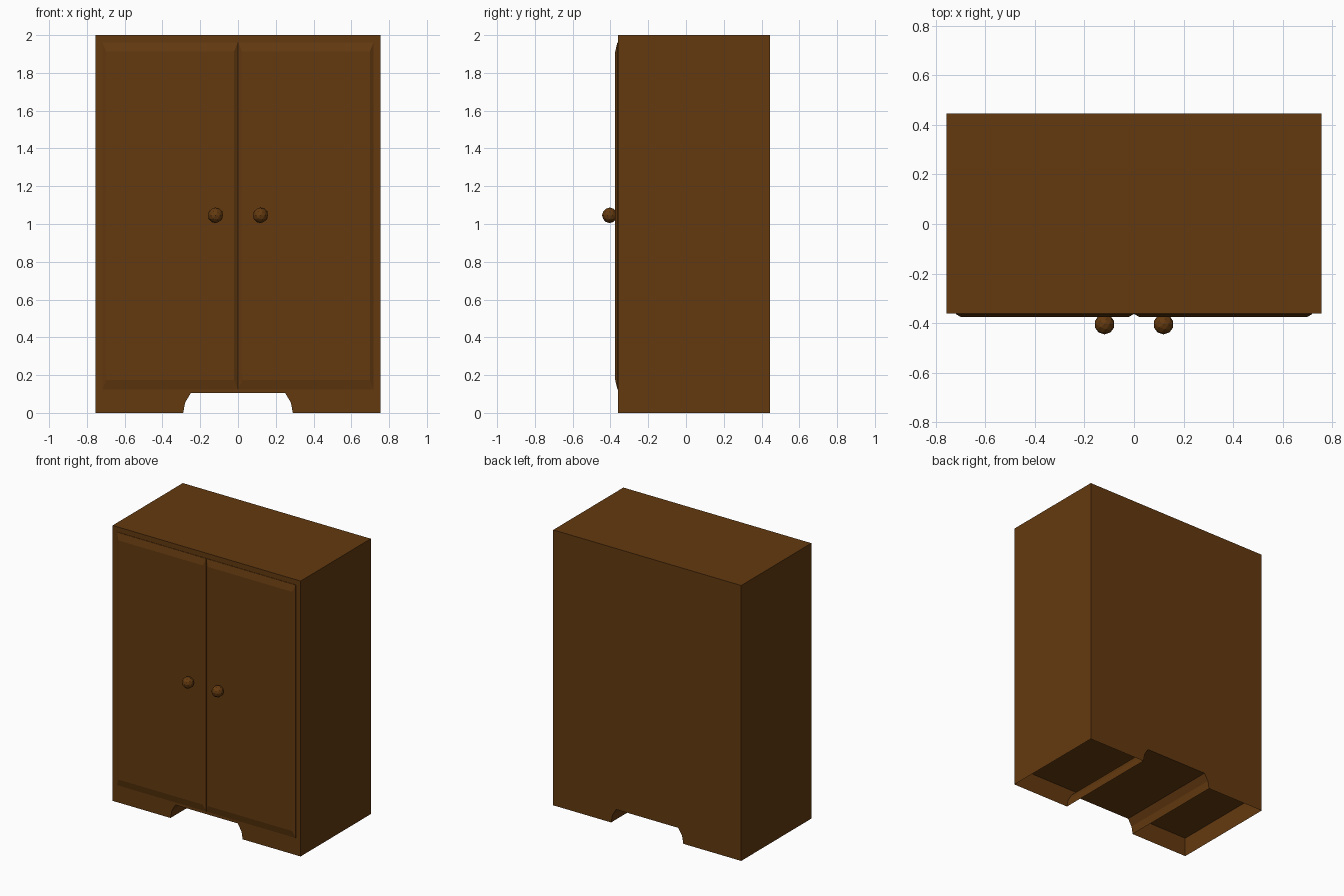
import bpy, bmesh

if "Cube" in bpy.data.objects:
    bpy.data.objects.remove(bpy.data.objects["Cube"])

wood = bpy.data.materials.new("dark brown wood")
wood.diffuse_color = (0.127, 0.042, 0.005, 1.0)
wood.use_nodes = True
wood.node_tree.nodes["Principled BSDF"].inputs["Base Color"].default_value = wood.diffuse_color


def add_mesh(name, bm):
    me = bpy.data.meshes.new(name)
    bm.to_mesh(me)
    bm.free()
    me.materials.append(wood)
    ob = bpy.data.objects.new(name, me)
    bpy.context.collection.objects.link(ob)
    return ob


W, FRONT, BACK, H = 0.755, -0.36, 0.445, 2.0

# Cabinet shell: front outline with foot notch, extruded to the back, open under the feet
half = [(0.25, 0.105), (0.28, 0.055), (0.29, 0.0), (W, 0.0), (W, H)]
outline = half + [(-x, z) for x, z in reversed(half)]
bm = bmesh.new()
front = [bm.verts.new((x, FRONT, z)) for x, z in outline]
back = [bm.verts.new((x, BACK, z)) for x, z in outline]
bm.faces.new(front)
bm.faces.new(back[::-1])
n = len(outline)
for i in range(n):
    j = (i + 1) % n
    if outline[i][1] == 0 and outline[j][1] == 0:
        continue  # underside of each foot stays hollow
    bm.faces.new((front[j], front[i], back[i], back[j]))
bmesh.ops.recalc_face_normals(bm, faces=bm.faces)
add_mesh("cabinet_body", bm)

# Recessed floor inside the hollow feet
bm = bmesh.new()
z = 0.14
bm.faces.new([bm.verts.new(p) for p in
              ((-W, FRONT, z), (-W, BACK, z), (W, BACK, z), (W, FRONT, z))])
add_mesh("cabinet_floor", bm)

for side, s in (("left", -1), ("right", 1)):
    # Door: shallow panel with a chamfered rim
    bm = bmesh.new()
    rings = []
    for y, dx, dz in ((FRONT, 0, 0), (-0.363, 0, 0), (-0.375, 0.02, 0.05)):
        x0, x1, z0, z1 = 0.001 + dx, 0.718 - dx, 0.125 + dz, 1.962 - dz
        rings.append([bm.verts.new((s * x, y, z)) for x, z in
                      ((x0, z0), (x1, z0), (x1, z1), (x0, z1))])
    for a, b in zip(rings, rings[1:]):
        for i in range(4):
            j = (i + 1) % 4
            bm.faces.new((a[i], a[j], b[j], b[i]))
    bm.faces.new(rings[-1])
    bm.faces.new(rings[0][::-1])
    bmesh.ops.recalc_face_normals(bm, faces=bm.faces)
    add_mesh(side + "_door", bm)

    # Faceted round knob
    bm = bmesh.new()
    bmesh.ops.create_icosphere(bm, subdivisions=2, radius=0.041)
    knob = add_mesh(side + "_knob", bm)
    knob.location = (s * 0.119, -0.404, 1.046)
